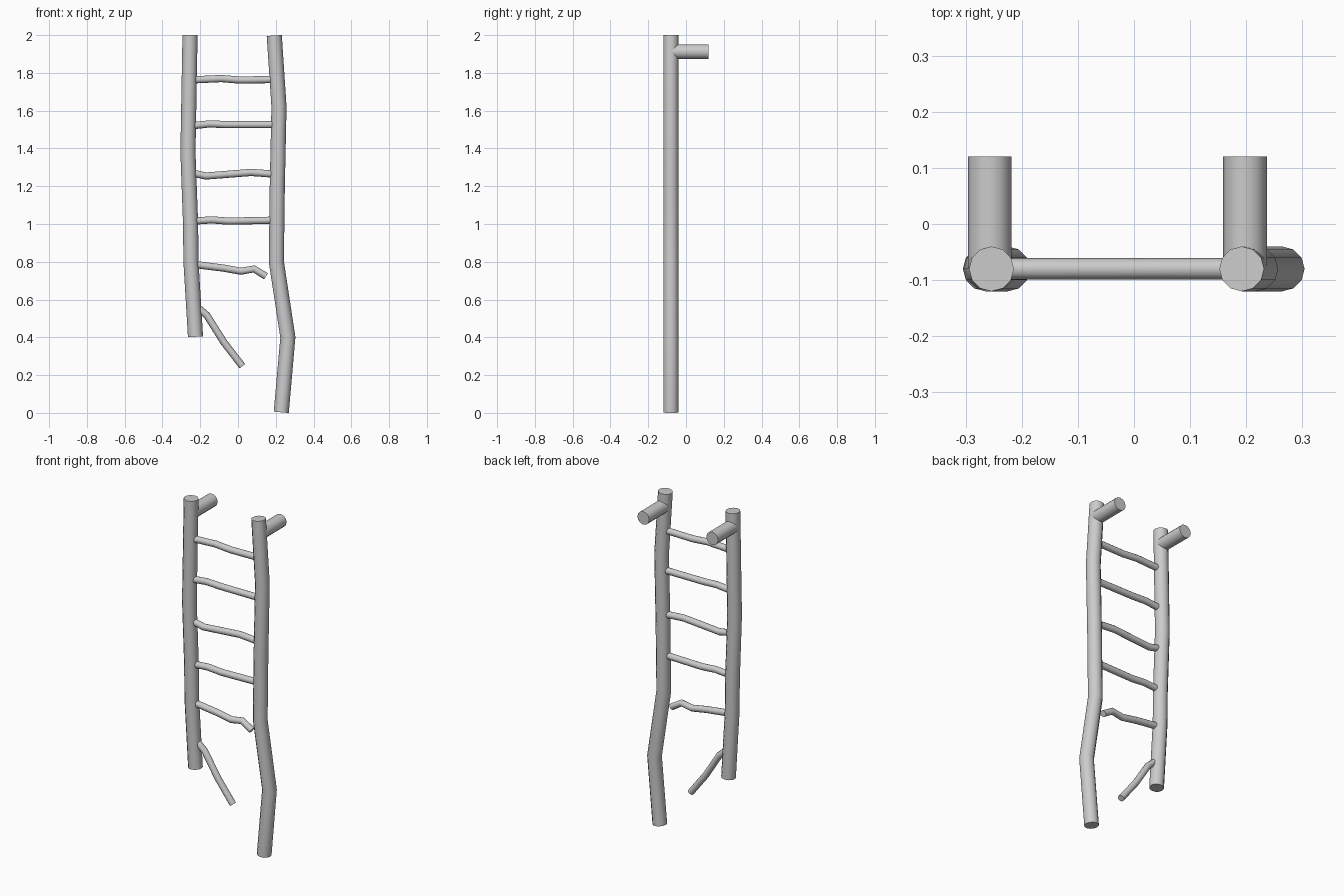
import bpy, bmesh
from math import cos, sin, pi
from mathutils import Vector

if "Cube" in bpy.data.objects:
    bpy.data.objects.remove(bpy.data.objects["Cube"])

Y = -0.08    # depth of the ladder plane


def tube(name, pts, r, n=12):
    """Round capped tube swept along a polyline with mitred joints."""
    pts = [Vector(p) for p in pts]
    dirs = [(b - a).normalized() for a, b in zip(pts, pts[1:])]
    # reference axis that is not parallel to the path
    ref = Vector((0, 0, 1)) if abs(dirs[0].y) > 0.9 else Vector((0, 1, 0))
    bm = bmesh.new()
    rings = []
    for i, p in enumerate(pts):
        t = (dirs[max(i - 1, 0)] + dirs[min(i, len(dirs) - 1)]).normalized()
        u = t.cross(ref).normalized()
        v = t.cross(u)
        rings.append([bm.verts.new(p + r * (cos(2 * pi * k / n) * u + sin(2 * pi * k / n) * v))
                      for k in range(n)])
    for a, b in zip(rings, rings[1:]):
        for k in range(n):
            f = bm.faces.new((a[k], a[(k + 1) % n], b[(k + 1) % n], b[k]))
            f.smooth = True
    for ring in (rings[0], rings[-1]):
        cap = bm.faces.new(ring)
        for e in cap.edges:
            e.smooth = False
    bmesh.ops.recalc_face_normals(bm, faces=bm.faces)
    me = bpy.data.meshes.new(name)
    bm.to_mesh(me)
    bm.free()
    ob = bpy.data.objects.new(name, me)
    bpy.context.collection.objects.link(ob)
    return ob


def flat_path(xz, y=Y):
    return [(x, y, z) for x, z in xz]


# Crooked side rails, the left one broken off short
tube("left_rail", flat_path([(-0.225, 0.403), (-0.249, 0.8), (-0.251, 1.0),
                             (-0.265, 1.38), (-0.254, 2.0)]), 0.04)
tube("right_rail", flat_path([(0.229, 0.003), (0.264, 0.4), (0.203, 0.8),
                              (0.208, 1.2), (0.217, 1.62), (0.192, 1.998)]), 0.04)

# Pegs reaching back to the wall
for side, x in (("left", -0.257), ("right", 0.198)):
    tube(side + "_wall_peg", [(x, Y, 1.912), (x, 0.12, 1.912)], 0.039)

# Whole rungs, slightly bent
rungs = [
    [(-0.235, 1.763), (-0.09, 1.770), (0.01, 1.762), (0.195, 1.765)],
    [(-0.235, 1.521), (-0.15, 1.530), (-0.06, 1.526), (0.195, 1.526)],
    [(-0.235, 1.268), (-0.17, 1.254), (0.07, 1.273), (0.19, 1.264)],
    [(-0.235, 1.015), (-0.14, 1.022), (-0.05, 1.015), (0.185, 1.020)],
]
for i, path in enumerate(rungs):
    tube(f"rung_{i + 1}", flat_path(path), 0.019)

# Snapped rungs at the bottom
tube("snapped_rung", flat_path([(-0.235, 0.786), (-0.08, 0.767), (0.015, 0.750),
                                (0.085, 0.762), (0.148, 0.723)]), 0.019)
tube("hanging_rung", flat_path([(-0.23, 0.572), (-0.165, 0.517), (-0.075, 0.374),
                                (0.023, 0.247)]), 0.019)
